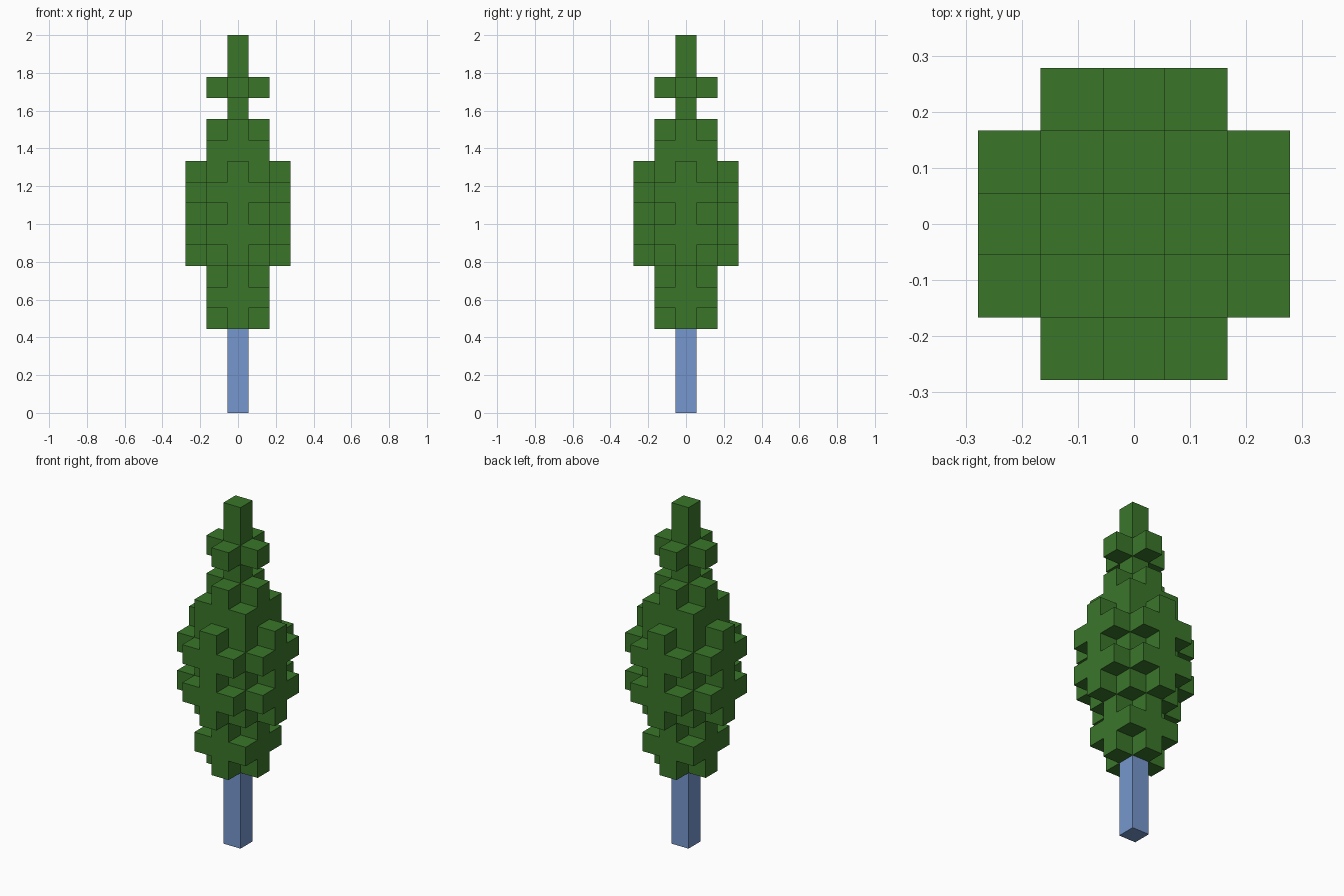
import bpy
import bmesh
from mathutils import Vector

cube = bpy.data.objects.get("Cube")
if cube:
    bpy.data.objects.remove(cube, do_unlink=True)

UNIT = 2 / 18  # edge of one block
TRUNK_LAYERS = 4


def make_material(name, rgb):
    mat = bpy.data.materials.new(name)
    mat.use_nodes = True
    mat.diffuse_color = (*rgb, 1)
    mat.node_tree.nodes["Principled BSDF"].inputs["Base Color"].default_value = (*rgb, 1)
    return mat


# Cross-sections of the foliage, as rules on the block offsets from the axis
def single(x, y):
    return x == 0 and y == 0


def plus(x, y):
    return abs(x) + abs(y) <= 1


def square(x, y):
    return max(abs(x), abs(y)) <= 1


def star(x, y):
    return square(x, y) or (abs(x) + abs(y) == 2 and x * y == 0)


def wide(x, y):
    return abs(x) + abs(y) <= 3


def stack(layers, base):
    """Set of occupied cells for cross-sections listed from the bottom up."""
    return {(x, y, base + i)
            for i, inside in enumerate(layers)
            for x in range(-2, 3) for y in range(-2, 3) if inside(x, y)}


def build_blocks(name, cells, mat):
    """Mesh the outer skin of a set of unit blocks."""
    bm = bmesh.new()
    corners = {}

    def corner(p):
        key = tuple(round(c * 2) for c in p)
        if key not in corners:
            corners[key] = bm.verts.new(p * UNIT)
        return corners[key]

    for cell in sorted(cells):
        centre = Vector(cell) + Vector((0, 0, 0.5))
        for axis in range(3):
            for sign in (-1, 1):
                n = Vector((0, 0, 0))
                n[axis] = sign
                if tuple(int(a + b) for a, b in zip(cell, n)) in cells:
                    continue
                u = Vector((0, 0, 0))
                u[(axis + 1) % 3] = 1
                v = n.cross(u)
                loop = ((-1, -1), (1, -1), (1, 1), (-1, 1))
                bm.faces.new([corner(centre + (n + u * a + v * b) / 2) for a, b in loop])

    mesh = bpy.data.meshes.new(name)
    bm.to_mesh(mesh)
    bm.free()
    mesh.materials.append(mat)
    obj = bpy.data.objects.new(name, mesh)
    bpy.context.collection.objects.link(obj)


green = make_material("leaf green", (0.042, 0.18, 0.023))
blue = make_material("trunk blue", (0.18, 0.31, 0.61))

# Trunk: a plain square post
build_blocks("trunk", stack([single] * TRUNK_LAYERS, 0), blue)

# Foliage: bushy base, wide middle with alternating tiers, tapering crown
lower = [plus, square, plus]
middle = [star, wide, star, wide, star]
upper = [square, plus]
tip = [single, plus, single, single]
build_blocks("foliage", stack(lower + middle + upper + tip, TRUNK_LAYERS), green)
